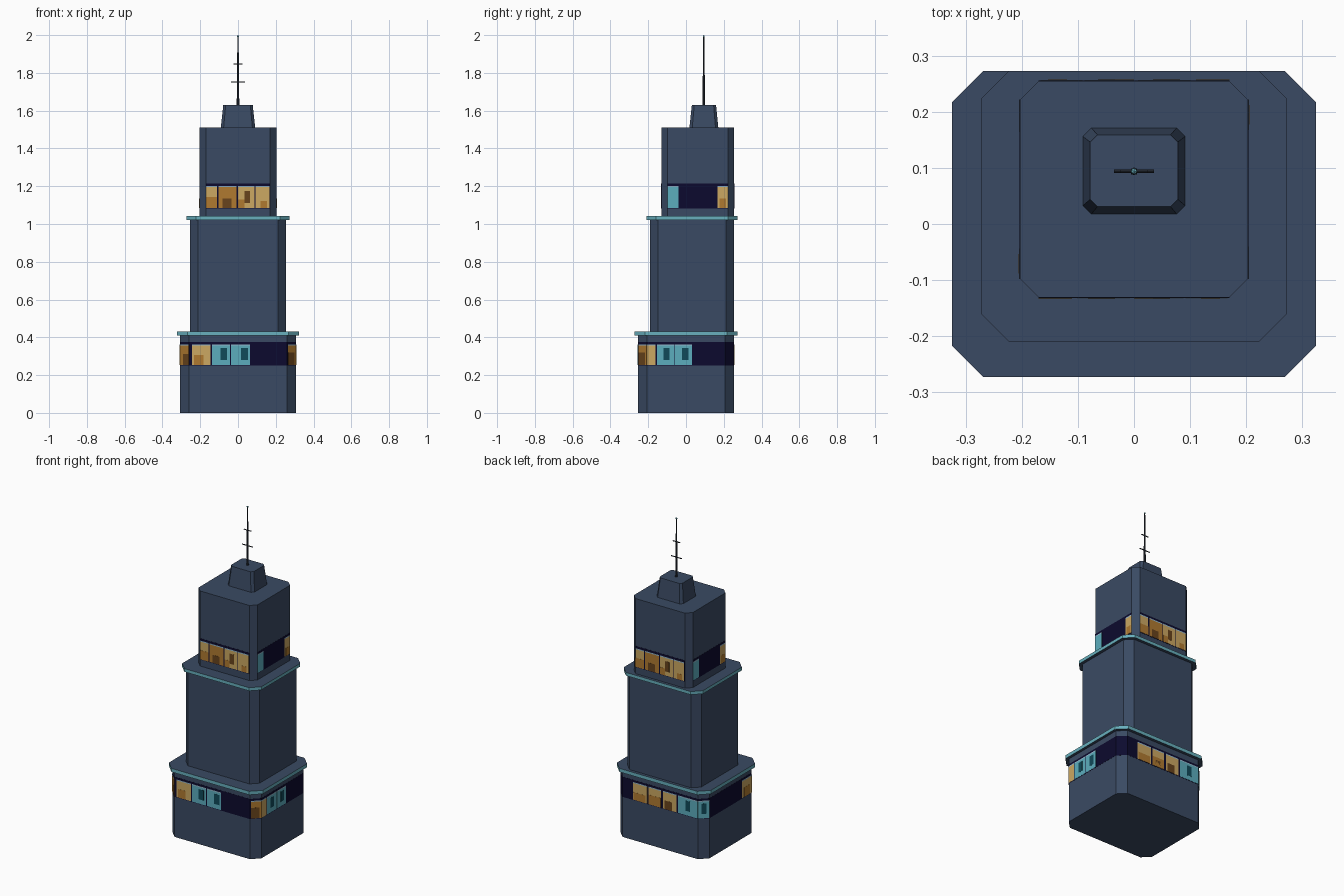
import bpy, bmesh, math
from mathutils import Vector

if "Cube" in bpy.data.objects:
    bpy.data.objects.remove(bpy.data.objects["Cube"])


def lin(c):
    c /= 255
    return c / 12.92 if c <= 0.04045 else ((c + 0.055) / 1.055) ** 2.4


def material(name, r, g, b):
    m = bpy.data.materials.new(name)
    m.diffuse_color = (lin(r), lin(g), lin(b), 1)
    m.use_nodes = True
    m.node_tree.nodes["Principled BSDF"].inputs["Base Color"].default_value = m.diffuse_color
    return m


M = {
    "slate": material("slate wall", 58, 74, 99),
    "navy": material("dark navy glass", 12, 10, 46),
    "tan": material("warm tan light", 204, 168, 98),
    "orange": material("amber light", 176, 122, 48),
    "brown": material("brown silhouette", 104, 68, 28),
    "teal": material("teal light", 92, 174, 190),
    "deep": material("deep teal silhouette", 16, 74, 90),
    "pale": material("pale blue blind", 150, 185, 205),
    "trim": material("teal trim", 104, 176, 190),
    "metal": material("antenna metal", 40, 46, 56),
}


def finish(bm, name, mats):
    bmesh.ops.recalc_face_normals(bm, faces=bm.faces)
    me = bpy.data.meshes.new(name)
    bm.to_mesh(me)
    bm.free()
    for k in mats:
        me.materials.append(M[k])
    ob = bpy.data.objects.new(name, me)
    bpy.context.collection.objects.link(ob)
    return ob


def outline(hx, y0, y1, c):
    """Chamfered rectangle, counter-clockwise, starting with the front edge."""
    return [(-hx + c, y0), (hx - c, y0), (hx, y0 + c), (hx, y1 - c),
            (hx - c, y1), (-hx + c, y1), (-hx, y1 - c), (-hx, y0 + c)]


def block(name, low, high, z0, z1, side="slate"):
    """Prism between two outlines, sides may take another colour."""
    bm = bmesh.new()
    a = [bm.verts.new((x, y, z0)) for x, y in low]
    b = [bm.verts.new((x, y, z1)) for x, y in high]
    bm.faces.new(a[::-1])
    bm.faces.new(b)
    for i in range(8):
        j = (i + 1) % 8
        f = bm.faces.new((a[i], a[j], b[j], b[i]))
        f.material_index = 1
    return finish(bm, name, ["slate", side])


# Stacked tiers and overhanging ledges
base = outline(0.307, -0.254, 0.254, 0.047)
mid = outline(0.254, -0.191, 0.254, 0.042)
top = outline(0.203, -0.131, 0.255, 0.033)
ledge1 = outline(0.324, -0.273, 0.273, 0.056)
ledge2 = outline(0.273, -0.21, 0.273, 0.05)
block("base_tier", base, base, 0, 0.41)
block("lower_ledge", ledge1, ledge1, 0.41, 0.432, "trim")
block("middle_tier", mid, mid, 0.432, 1.022)
block("upper_ledge", ledge2, ledge2, 1.022, 1.042, "trim")
block("top_tier", top, top, 1.042, 1.51)
block("roof_cap", outline(0.091, 0.018, 0.171, 0.015),
      outline(0.078, 0.031, 0.159, 0.013), 1.51, 1.63)

# Sides of an outline in order
FRONT, FR, RIGHT, BR, BACK, BL, LEFT, FL = range(8)


def plates(name, ring, items):
    """Thin plates on the walls: (side, t0, t1, z0, z1, colour, layer)."""
    keys = list(M)
    bm = bmesh.new()
    for side, t0, t1, z0, z1, col, layer in items:
        a, b = Vector(ring[side]), Vector(ring[(side + 1) % 8])
        d = b - a
        n = Vector((d.y, -d.x)).normalized()
        p, q = a + d * t0, a + d * t1
        o = n * (0.0008 * (layer + 1))
        vs = [bm.verts.new((v.x, v.y, z)) for z in (z0, z1)
              for v in (p, q, q + o, p + o)]
        for idx in ((3, 2, 1, 0), (4, 5, 6, 7), (0, 1, 5, 4),
                    (1, 2, 6, 5), (2, 3, 7, 6), (3, 0, 4, 7)):
            bm.faces.new([vs[i] for i in idx]).material_index = keys.index(col)
    return finish(bm, name, keys)


def windows(name, ring, z, h, band_sides, panes, figures):
    """Navy band with lit panes, pale blinds, and silhouettes."""
    items = [(s, 0, 1, z, z + h, "navy", 0) for s in band_sides]
    for side, t0, t1, col in panes:
        items.append((side, t0, t1, z + 0.003, z + h * 0.85, col, 1))
        items.append((side, t0, t1, z + h * 0.85, z + h * 0.9, "pale", 1))
    for side, t0, t1, f0, f1, col in figures:
        items.append((side, t0, t1, z + h * f0 + 0.003, z + h * f1, col, 2))
    plates(name, ring, items)


# Window band around the base tier
windows("base_windows", base, 0.25, 0.125, range(8), [
    (FL, 0, 1, "orange"), (FRONT, 0.03, 0.22, "tan"),
    (FRONT, 0.235, 0.42, "teal"), (FRONT, 0.43, 0.62, "teal"),
    (FR, 0.1, 1, "orange"), (RIGHT, 0, 0.11, "tan"),
    (RIGHT, 0.13, 0.35, "teal"), (RIGHT, 0.36, 0.575, "teal"),
    (BACK, 0.14, 0.33, "tan"), (BACK, 0.35, 0.51, "tan"),
    (BACK, 0.54, 0.72, "tan"), (BACK, 0.74, 1, "teal"),
    (BL, 0, 1, "teal"), (LEFT, 0.77, 1, "tan"),
], [
    (FL, 0.35, 1, 0, 0.5, "brown"), (FRONT, 0.05, 0.15, 0, 0.45, "orange"),
    (FRONT, 0.32, 0.39, 0.22, 0.75, "deep"),
    (FRONT, 0.53, 0.6, 0.22, 0.75, "deep"),
    (FR, 0.1, 0.8, 0, 0.55, "brown"),
    (RIGHT, 0.21, 0.29, 0.22, 0.75, "deep"),
    (RIGHT, 0.45, 0.53, 0.22, 0.75, "deep"),
    (BACK, 0.15, 0.31, 0, 0.4, "orange"),
    (BACK, 0.35, 0.51, 0, 0.5, "orange"),
    (BACK, 0.39, 0.46, 0, 0.35, "brown"),
    (BACK, 0.56, 0.66, 0, 0.45, "brown"),
    (BACK, 0.84, 0.9, 0.22, 0.75, "deep"), (BL, 0.3, 0.75, 0.22, 0.75, "deep"),
    (LEFT, 0.82, 0.95, 0, 0.5, "orange"),
])

# Window band on the four flat sides of the top tier
panes, figures = [], []
for s in (FRONT, BACK):
    panes += [(s, 0.0, 0.175, "tan"), (s, 0.2, 0.48, "orange"),
              (s, 0.5, 0.76, "tan"), (s, 0.77, 0.99, "tan")]
    figures += [(s, 0.0, 0.175, 0, 0.45, "orange"),
                (s, 0.26, 0.4, 0, 0.4, "brown"),
                (s, 0.5, 0.6, 0, 0.35, "orange"),
                (s, 0.6, 0.69, 0.2, 0.7, "brown"),
                (s, 0.85, 0.95, 0, 0.3, "orange")]
for s in (RIGHT, LEFT):
    panes += [(s, 0, 0.18, "teal"), (s, 0.83, 1, "tan")]
    figures += [(s, 0.86, 0.97, 0, 0.4, "orange")]
windows("top_windows", top, 1.083, 0.132, (FRONT, RIGHT, BACK, LEFT),
        panes, figures)


# Antenna: tapered mast, two cross bars and a small tip
def rod(name, r1, r2, length, loc, rot=(0, 0, 0)):
    bpy.ops.mesh.primitive_cone_add(vertices=8, radius1=r1, radius2=r2,
                                    depth=length, location=loc, rotation=rot)
    ob = bpy.context.object
    ob.name = name
    ob.data.materials.append(M["metal"])


AY = 0.094
rod("antenna_mast", 0.007, 0.003, 0.366, (0, AY, 1.813))
for i, (z, half) in enumerate(((1.752, 0.036), (1.848, 0.025))):
    rod(f"antenna_bar_{i + 1}", 0.003, 0.003, 2 * half, (0, AY, z),
        (0, math.pi / 2, 0))
bpy.ops.mesh.primitive_ico_sphere_add(subdivisions=1, radius=0.006,
                                      location=(0, AY, 1.994))
tip = bpy.context.object
tip.name = "antenna_tip"
tip.data.materials.append(M["trim"])
